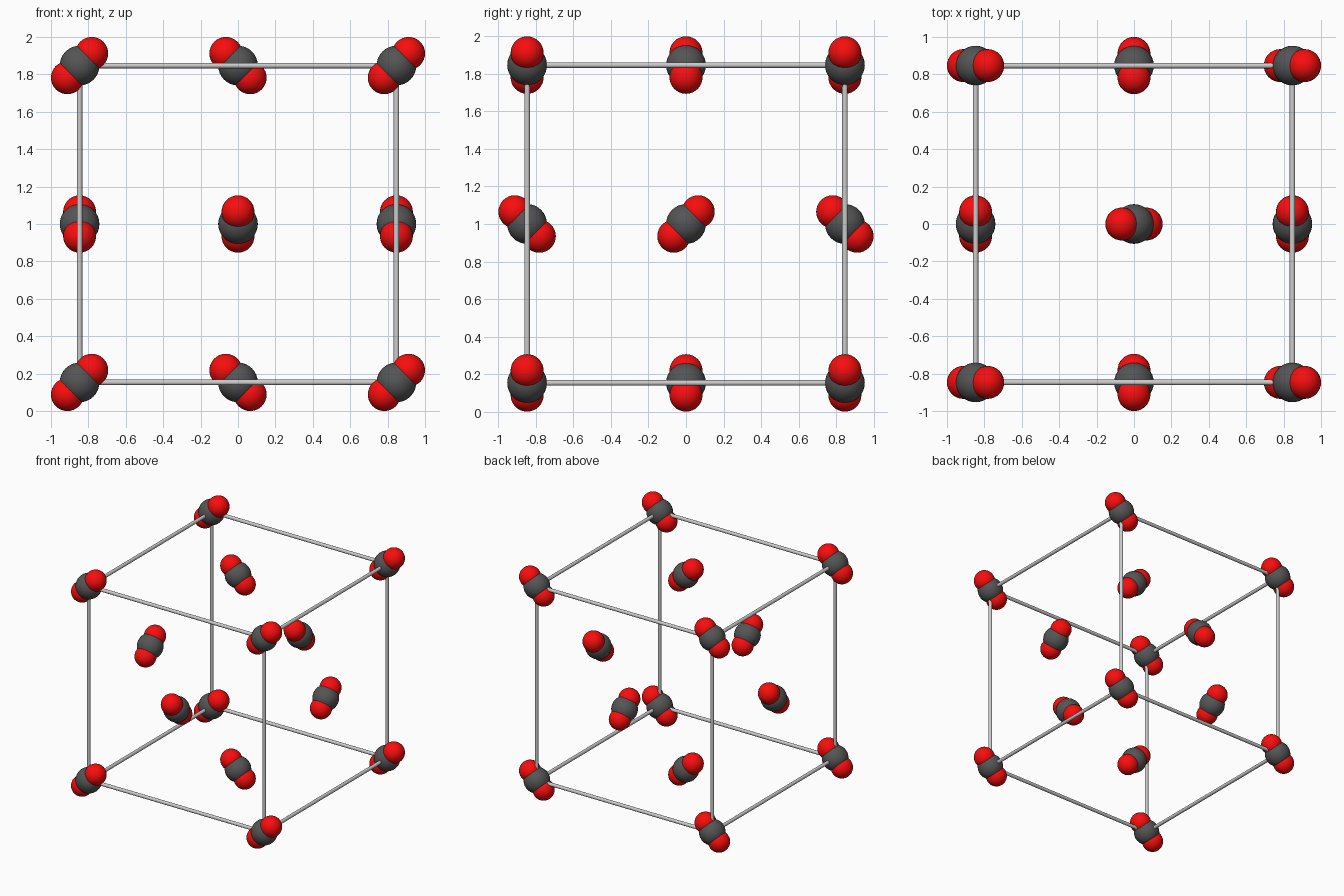
import bpy
from itertools import product
from mathutils import Vector

if "Cube" in bpy.data.objects:
    bpy.data.objects.remove(bpy.data.objects["Cube"])

H = 0.847            # half edge of the cubic cell
C_R, O_R = 0.106, 0.088
D = 0.065            # oxygen offset along each of its two axes
ROD_R = 0.015
MID = Vector((0, 0, 1))


def material(name, rgb):
    m = bpy.data.materials.new(name)
    m.diffuse_color = (*rgb, 1)
    m.use_nodes = True
    m.node_tree.nodes["Principled BSDF"].inputs["Base Color"].default_value = m.diffuse_color
    return m


dark = material("carbon_grey", (0.09, 0.09, 0.09))
red = material("oxygen_red", (0.95, 0.004, 0.004))


def ball(name, pos, r, mat):
    bpy.ops.mesh.primitive_uv_sphere_add(segments=32, ring_count=16, radius=r, location=pos)
    o = bpy.context.object
    o.name = name
    o.data.materials.append(mat)
    bpy.ops.object.shade_smooth()


def molecule(pos, tilt):
    p = MID + Vector(pos) * H
    ball("carbon_atom", p, C_R, dark)
    for s in (-1, 1):
        ball("oxygen_atom", p + Vector(tilt) * D * s, O_R, red)


# Corner molecules
for c in product((-1, 1), repeat=3):
    molecule(c, (1, 0, 1))

# Face-centre molecules
for s in (-1, 1):
    molecule((s, 0, 0), (0, 1, 1))
    molecule((0, s, 0), (0, -1, 1))
    molecule((0, 0, s), (-1, 0, 1))

# Cell edge rods, four along each axis
for axis in range(3):
    for a, b in product((-H, H), repeat=2):
        pos = [a, b]
        pos.insert(axis, 0)
        direction = Vector([float(i == axis) for i in range(3)])
        bpy.ops.mesh.primitive_cylinder_add(
            vertices=24, radius=ROD_R, depth=2 * H, location=MID + Vector(pos),
            rotation=direction.to_track_quat('Z', 'Y').to_euler())
        bpy.context.object.name = "cell_edge_rod"
        bpy.ops.object.shade_smooth_by_angle()
